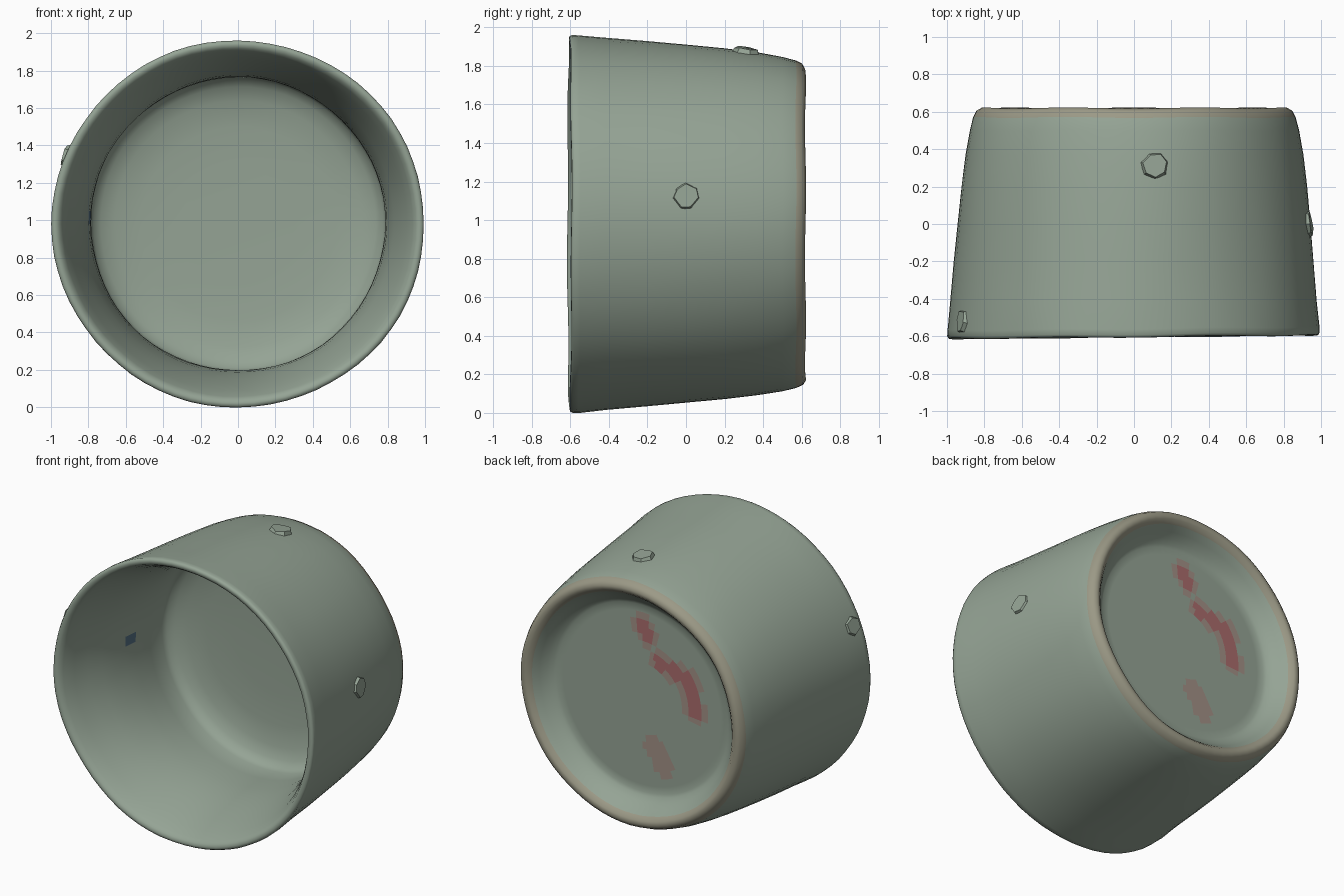
import bpy, bmesh, math, random
from mathutils import Vector

if "Cube" in bpy.data.objects:
    bpy.data.objects.remove(bpy.data.objects["Cube"])

random.seed(4)
SEG = 72
CZ = 0.98          # height of the cup axis


def material(name, rgb):
    m = bpy.data.materials.new(name)
    m.diffuse_color = (*rgb, 1)
    m.use_nodes = True
    m.node_tree.nodes["Principled BSDF"].inputs["Base Color"].default_value = m.diffuse_color
    return m


GREEN, TAN, ROSE, RED, BLUE = range(5)
mats = [material("sage_green", (0.30, 0.37, 0.30)),
        material("worn_tan", (0.33, 0.32, 0.24)),
        material("faded_rose", (0.36, 0.28, 0.24)),
        material("red_mark", (0.40, 0.15, 0.15)),
        material("blue_mark", (0.09, 0.16, 0.23))]

# Profile (radius, y): inside floor -> flared inner wall -> rim -> outside -> foot ring -> base
profile = [(0, .408), (.30, .406), (.52, .40), (.66, .383), (.735, .355), (.775, .325), (.790, .29),
           (.786, .15), (.788, 0), (.797, -.10), (.813, -.20), (.835, -.30), (.862, -.40),
           (.895, -.50), (.925, -.57), (.942, -.597), (.96, -.605), (.976, -.603),
           (.984, -.59), (.983, -.56), (.968, -.42), (.950, -.2), (.932, 0), (.913, .2),
           (.892, .37), (.870, .50), (.852, .57), (.835, .605), (.81, .62), (.785, .615),
           (.76, .59), (.73, .55), (.70, .51), (.67, .488)]
profile += [(.65 - .65 * i / 13, .477) for i in range(14)]


def seg_dist(p, a, b):
    p, a, b = Vector(p), Vector(a), Vector(b)
    d = b - a
    t = max(0, min(1, (p - a).dot(d) / max(d.length_squared, 1e-9)))
    return (p - a - d * t).length


def paint(c):
    """Choose the colour of a face from its centre."""
    r = math.hypot(c.x, c.z - CZ)
    p = (c.x, c.z - CZ)
    if c.y > .44 and r < .66:
        d = min(seg_dist(p, (.0, .50), (-.05, .45)),
                seg_dist(p, (-.13, .28), (-.35, .22)),
                seg_dist(p, (-.35, .22), (-.40, .01)))
        if d < .045:
            return RED
        if d < .085 or seg_dist(p, (-.08, -.32), (-.16, -.42)) < .08:
            return ROSE
    if c.y > .575 and r > .74:
        return TAN
    if r < .87 and abs(c.y + .04) < .06 and c.x < 0 and abs(c.z - CZ - .03) < .05:
        return BLUE
    return GREEN


# Cup body, revolved about the y axis with slight hand-made unevenness
bm = bmesh.new()
rings = []
for k, (r, y) in enumerate(profile):
    ring = []
    for i in range(SEG):
        a = 2 * math.pi * i / SEG
        wob = 1 + .003 * math.sin(5 * a + 3 * y) + random.uniform(-.001, .001)
        rim = .010 * math.cos(a) if y < -.55 else 0
        sx = 1.0 if k < 12 else 1.012
        ring.append(bm.verts.new((r * sx * wob * math.cos(a),
                                  y + rim + .003 * math.sin(7 * a) * (r > .7),
                                  CZ + r * .997 * wob * math.sin(a))))
    rings.append(ring)
for r0, r1 in zip(rings, rings[1:]):
    for i in range(SEG):
        j = (i + 1) % SEG
        bm.faces.new((r0[i], r0[j], r1[j], r1[i]))
bmesh.ops.remove_doubles(bm, verts=bm.verts, dist=.002)
bmesh.ops.recalc_face_normals(bm, faces=bm.faces)
for f in bm.faces:
    f.material_index = paint(f.calc_center_median())
me = bpy.data.meshes.new("cup_body")
bm.to_mesh(me)
bm.free()
for m in mats:
    me.materials.append(m)
body = bpy.data.objects.new("cup_body", me)
bpy.context.collection.objects.link(body)
bpy.context.view_layer.objects.active = body
body.select_set(True)
bpy.ops.object.shade_smooth_by_angle(angle=math.radians(60))


# Small faceted nubs stuck on the outside wall
def nub(name, angle, y, radius, height, sides):
    a = math.radians(angle)
    wall = .932 - .095 * y
    normal = Vector((math.cos(a), .1, math.sin(a))).normalized()
    base = Vector((wall * 1.012 * math.cos(a), y, CZ + wall * .997 * math.sin(a)))
    bpy.ops.mesh.primitive_cone_add(vertices=sides, radius1=radius, radius2=radius * .72,
                                    depth=height + .04,
                                    location=base + normal * (height - .04) / 2,
                                    rotation=normal.to_track_quat('Z', 'Y').to_euler())
    ob = bpy.context.object
    ob.name = name
    ob.data.materials.append(mats[GREEN])
    for v in ob.data.vertices:
        v.co += Vector([random.uniform(-.006, .006) for _ in range(3)])


nub("nub_right", 9, 0.0, .085, .018, 7)
nub("nub_top", 83, .31, .088, .02, 7)
nub("nub_left", 158, -.52, .08, .012, 6)
